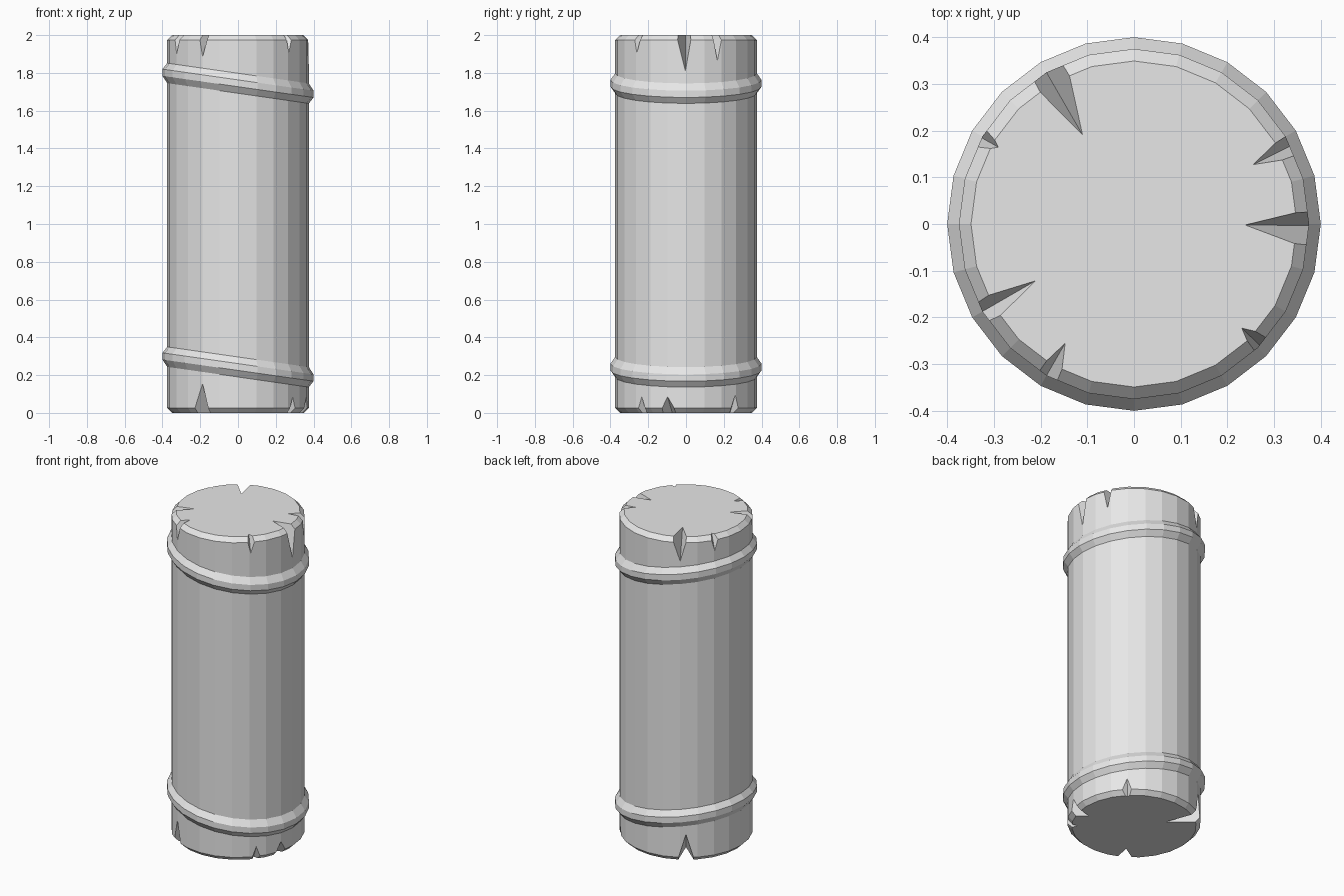
import bpy, bmesh
from math import radians, sin, cos, tau
from mathutils import Vector

if "Cube" in bpy.data.objects:
    bpy.data.objects.remove(bpy.data.objects["Cube"], do_unlink=True)

SIDES, RADIUS, HEIGHT, CHAMFER = 24, 0.375, 2.0, 0.026

stone = bpy.data.materials.new("light_grey")
stone.use_nodes = True
stone.diffuse_color = (0.8, 0.8, 0.8, 1)
stone.node_tree.nodes["Principled BSDF"].inputs["Base Color"].default_value = (0.8, 0.8, 0.8, 1)


def polar(r, angle, z):
    a = radians(angle)
    return Vector((r * cos(a), r * sin(a), z))


def finish(bm, name):
    bmesh.ops.recalc_face_normals(bm, faces=bm.faces)
    mesh = bpy.data.meshes.new(name)
    bm.to_mesh(mesh)
    bm.free()
    mesh.materials.append(stone)
    obj = bpy.data.objects.new(name, mesh)
    bpy.context.collection.objects.link(obj)
    return obj


def lathe(name, profile, closed, z=0.0, slope=0.0):
    """Revolve an (r, z) profile; slope tilts the result along x."""
    bm = bmesh.new()
    loops = []
    for r, h in profile:
        loop = [polar(r, 360 * i / SIDES, 0) for i in range(SIDES)]
        loops.append([bm.verts.new((p.x, p.y, z + h - slope * p.x)) for p in loop])
    pairs = list(zip(loops, loops[1:]))
    if closed:
        pairs.append((loops[-1], loops[0]))
    else:
        bm.faces.new(loops[0])
        bm.faces.new(loops[-1])
    for a, b in pairs:
        for i in range(SIDES):
            j = (i + 1) % SIDES
            bm.faces.new((a[i], a[j], b[j], b[i]))
    return finish(bm, name)


def notch_cutter(angle, tip_radius, depth, left, right, top):
    """Wedge whose sharp edge runs from the end face down to the side."""
    tip = polar(tip_radius, angle, HEIGHT)
    base = polar(RADIUS, angle, HEIGHT - depth)
    mid, run = (tip + base) / 2, base - tip
    points = [tip - run, base + run]
    for a in (angle - right, angle + left):
        points.append(mid + 4 * (polar(RADIUS, a, HEIGHT - CHAMFER) - mid))
    bm = bmesh.new()
    verts = [bm.verts.new((p.x, p.y, p.z if top else HEIGHT - p.z)) for p in points]
    for skip in range(4):
        bm.faces.new([v for i, v in enumerate(verts) if i != skip])
    return finish(bm, "notch_cutter")


# Chamfered column
column = lathe("column", [(RADIUS - CHAMFER, 0), (RADIUS, CHAMFER),
                          (RADIUS, HEIGHT - CHAMFER), (RADIUS - CHAMFER, HEIGHT)], False)

# Chips: angle, tip radius, depth, left width, right width (degrees)
top_chips = [(120, 0.22, 0.14, 5, 6), (150.5, 0.334, 0.09, 3.5, 3),
             (210, 0.243, 0.10, 3.8, 3.4), (240, 0.295, 0.115, 4, 2.8),
             (316, 0.321, 0.095, 3.5, 2.5), (-0.5, 0.238, 0.19, 4.5, 6.5),
             (26.5, 0.285, 0.14, 3.5, 3.5)]
bottom_chips = [(240, 0.255, 0.155, 5, 8), (-39, 0.318, 0.09, 3.5, 3.5),
                (-15, 0.28, 0.085, 5.5, 5), (44, 0.335, 0.095, 4, 4.5),
                (125, 0.18, 0.17, 6.5, 6.5)]
for chips, top in ((top_chips, True), (bottom_chips, False)):
    for chip in chips:
        cutter = notch_cutter(*chip, top)
        cutter.hide_render = True
        mod = column.modifiers.new("chip", 'BOOLEAN')
        mod.operation, mod.solver, mod.object = 'DIFFERENCE', 'EXACT', cutter
        graph = bpy.context.evaluated_depsgraph_get()
        mesh = bpy.data.meshes.new_from_object(column.evaluated_get(graph))
        column.modifiers.clear()
        column.data = mesh
        bpy.data.objects.remove(cutter, do_unlink=True)
column.data.materials.clear()
column.data.materials.append(stone)
for poly in column.data.polygons:
    poly.material_index = 0

# Tilted raised bands
band = [(0.36, -0.055), (RADIUS, -0.053), (0.4, -0.018),
        (0.4, 0.018), (RADIUS, 0.053), (0.36, 0.055)]
for name, z in (("upper_band", 1.745), ("lower_band", 0.243)):
    lathe(name, band, True, z, 0.143)
